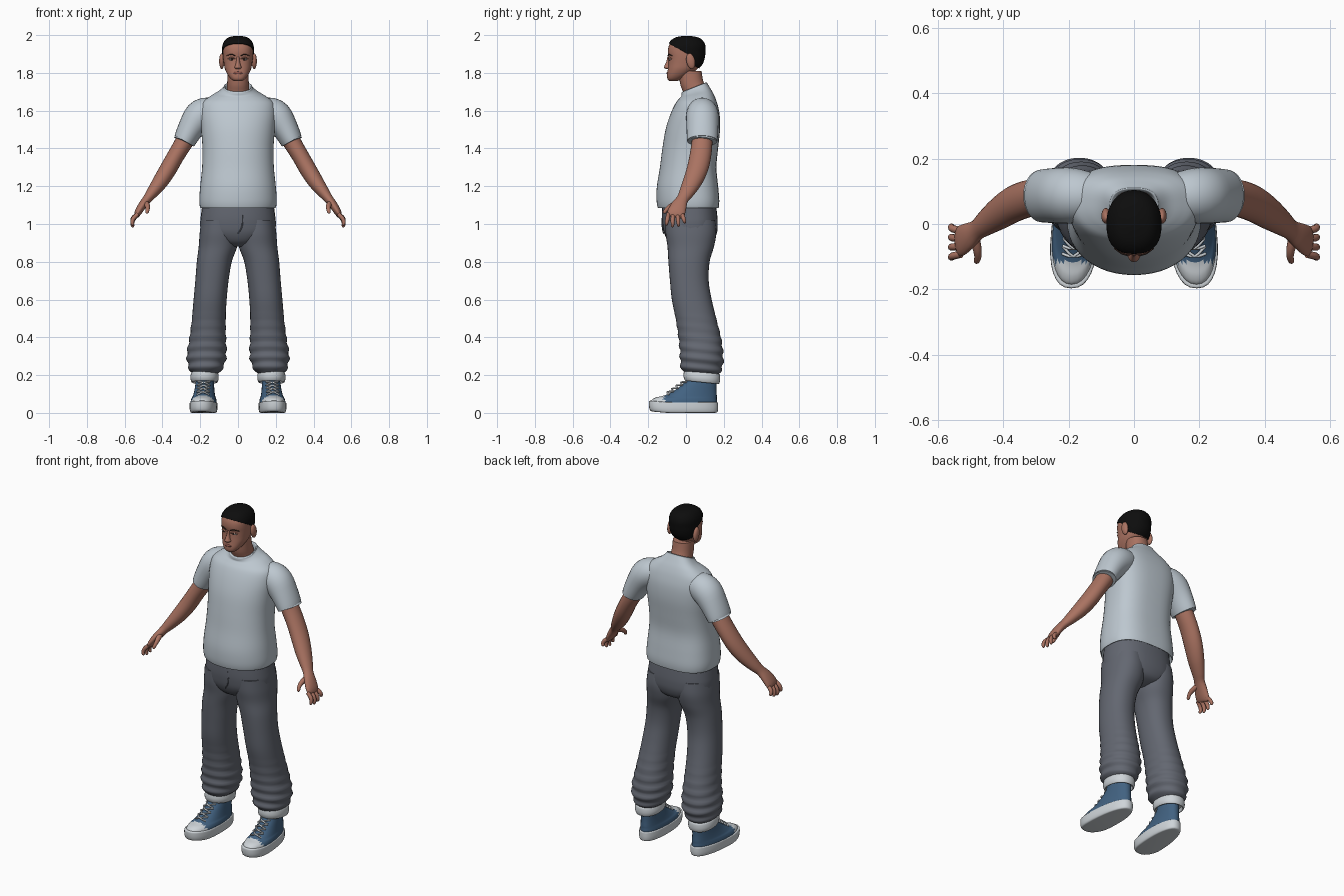
import bpy, bmesh, math
from mathutils import Vector, Matrix

if "Cube" in bpy.data.objects:
    bpy.data.objects.remove(bpy.data.objects["Cube"])


def material(name, *rgb):
    mat = bpy.data.materials.new(name)
    mat.use_nodes = True
    mat.diffuse_color = (*rgb, 1)
    shader = next(n for n in mat.node_tree.nodes if n.type == 'BSDF_PRINCIPLED')
    shader.inputs["Base Color"].default_value = (*rgb, 1)
    shader.inputs["Roughness"].default_value = 0.8
    return mat


skin = material("brown skin", .40, .17, .12)
shirt_grey = material("pale grey cotton", .51, .575, .63)
trouser_grey = material("slate grey cloth", .125, .136, .165)
hair_black = material("black hair", .004, .004, .004)
shoe_blue = material("blue canvas", .054, .122, .22)
white = material("white rubber", .62, .66, .69)
lip_red = material("lip brown", .27, .09, .07)
eye_white = material("eye white", .45, .42, .40)
dark = material("dark brown", .03, .016, .012)


def smooth_rows(rows, steps):
    """Catmull-Rom interpolation of a list of number rows."""
    out = []
    for i in range(len(rows) - 1):
        a, b, c, d = (rows[max(0, min(len(rows) - 1, i + k))] for k in (-1, 0, 1, 2))
        for s in range(steps):
            t = s / steps
            out.append([q + t / 2 * (r - p + t * (2 * p - 5 * q + 4 * r - w + t * (3 * (q - r) + w - p)))
                        for p, q, r, w in zip(a, b, c, d)])
    return out + [list(rows[-1])]


def finish(name, bm, mats, mirror=False, rule=None):
    """Turn a bmesh into a smooth object; rule picks the material per face."""
    if mirror:
        bmesh.ops.scale(bm, vec=(-1, 1, 1), verts=bm.verts)
    bmesh.ops.recalc_face_normals(bm, faces=bm.faces)
    mesh = bpy.data.meshes.new(name)
    if rule:
        for f in bm.faces:
            f.material_index = rule(f.calc_center_median())
    bm.to_mesh(mesh)
    bm.free()
    for m in mats:
        mesh.materials.append(m)
    mesh.shade_smooth()
    mesh.set_sharp_from_angle(angle=math.radians(50))
    obj = bpy.data.objects.new(name, mesh)
    bpy.context.scene.collection.objects.link(obj)
    return obj


def skin_rings(rings):
    bm = bmesh.new()
    loops = [[bm.verts.new(p) for p in ring] for ring in rings]
    n = len(loops[0])
    for lo, hi in zip(loops, loops[1:]):
        for i in range(n):
            j = (i + 1) % n
            bm.faces.new((lo[i], lo[j], hi[j], hi[i]))
    bm.faces.new(loops[0][::-1])
    bm.faces.new(loops[-1])
    return bm


def stack(rows, front=2.2, back=2.2, n=32, steps=4, deform=None):
    """Loft of level outlines: z, left edge, right edge, front, back, tilt."""
    rings = []
    for z, x0, x1, y0, y1, tilt in smooth_rows(rows, steps):
        ring = []
        for k in range(n):
            a = 2 * math.pi * k / n
            c, s = math.cos(a), math.sin(a)
            e = 2 / (front if s < 0 else back)
            dx = math.copysign(abs(c) ** e, c) * (x1 - x0) / 2
            dy = math.copysign(abs(s) ** e, s) * (y1 - y0) / 2
            p = Vector(((x0 + x1) / 2 + dx, (y0 + y1) / 2 + dy, z + tilt * dy))
            ring.append(deform(p, a) if deform else p)
        rings.append(ring)
    return skin_rings(rings)


def centred(rows):
    """Rows of z, half width, front, back, tilt made symmetric about x = 0."""
    return [(r[0], -r[1], r[1], r[2], r[3], r[4] if len(r) > 4 else 0) for r in rows]


def tube(rows, axis=(0, 1, 0), n=16, steps=3):
    """Loft along a path: x, y, z, thickness radius, width radius."""
    rows = smooth_rows(rows, steps)
    pts = [Vector(r[:3]) for r in rows]
    rings = []
    for i, r in enumerate(rows):
        t = (pts[min(i + 1, len(pts) - 1)] - pts[max(i - 1, 0)]).normalized()
        u = t.cross(Vector(axis)).normalized()
        v = u.cross(t)
        rings.append([pts[i] + u * r[3] * math.cos(a) + v * r[4] * math.sin(a)
                      for a in (2 * math.pi * k / n for k in range(n))])
    return skin_rings(rings)


def ball(centre, size, tilt=0):
    bm = bmesh.new()
    m = Matrix.Translation(centre) @ Matrix.Rotation(tilt, 4, 'X') @ Matrix.Diagonal((*size, 1))
    bmesh.ops.create_uvsphere(bm, u_segments=20, v_segments=12, radius=1, matrix=m)
    return bm


# Head, neck and nose
head = centred([(1.757, .022, -.088, -.045), (1.768, .038, -.098, -.02), (1.79, .055, -.1, .02),
                (1.82, .069, -.096, .06), (1.85, .075, -.093, .085), (1.88, .079, -.092, .095),
                (1.91, .08, -.096, .098), (1.94, .079, -.092, .098), (1.965, .068, -.078, .086),
                (1.982, .048, -.053, .062), (1.99, .015, -.015, .02)])
finish("head", stack(head, 2.4, 2.1, 40), [skin])
finish("neck", stack(centred([(1.66, .07, -.01, .11, .4), (1.71, .06, -.014, .102, .3),
                              (1.75, .057, -.03, .09, .2), (1.81, .056, -.04, .082)])), [skin])
finish("nose", stack(centred([(1.888, .007, -.098, -.07), (1.86, .01, -.104, -.07), (1.838, .015, -.114, -.07),
                              (1.828, .019, -.116, -.07), (1.82, .012, -.106, -.07)]), n=16), [skin])
finish("lips", ball((0, -.094, 1.799), (.024, .009, .008)), [lip_red])

# Hair: a slightly larger head shell trimmed along the hairline
bm = stack(head, 2.4, 2.1, 40)
bmesh.ops.scale(bm, vec=(1.05, 1.05, 1.05), verts=bm.verts, space=Matrix.Translation((0, 0, -1.87)))
cuts = [((0, -.09, 1.955), (0, .55, 1)), ((0, .035, 1.85), (0, 1, 0)), ((0, .035, 1.842), (0, .5, 1))]
for co, no in cuts:
    bmesh.ops.bisect_plane(bm, geom=bm.verts[:] + bm.edges[:] + bm.faces[:], plane_co=co, plane_no=no)


def outside_hairline(p):
    crown, behind, nape = ((p - Vector(co)).dot(Vector(no)) > 0 for co, no in cuts)
    return not (crown or (behind and nape))


bmesh.ops.delete(bm, geom=[f for f in bm.faces if outside_hairline(f.calc_center_median())], context='FACES')
hair = finish("hair", bm, [hair_black])
thick = hair.modifiers.new("thickness", 'SOLIDIFY')
thick.thickness, thick.offset = .006, -1

# Shirt body with ribbed collar
finish("shirt_body", stack(centred([
    (1.12, .19, -.135, .16), (1.088, .196, -.146, .17), (1.092, .202, -.151, .174), (1.13, .205, -.156, .176),
    (1.2, .2, -.154, .17), (1.3, .19, -.138, .161), (1.4, .188, -.125, .17), (1.5, .195, -.108, .18),
    (1.58, .2, -.083, .178), (1.64, .19, -.055, .165), (1.675, .148, -.034, .148, .1),
    (1.697, .105, -.024, .13, .25), (1.715, .079, -.024, .114, .4), (1.724, .075, -.022, .11, .4),
    (1.722, .067, -.012, .104, .4), (1.69, .062, -.008, .1, .4)]), 2.1, 2.8, 48), [shirt_grey])
# Trouser seat and fly
finish("trouser_seat", stack(centred([
    (1.13, .185, -.125, .155), (1.05, .196, -.128, .165), (1, .2, -.125, .168), (.95, .19, -.115, .163),
    (.905, .12, -.09, .14), (.88, .04, -.05, .08)]), 2.2, 2.5), [trouser_grey])
finish("fly_seam", tube([(.022, -.124, 1.07, .003, .003), (.022, -.126, .99, .003, .003),
                         (0, -.119, .95, .003, .003)], n=8), [trouser_grey])


def creases(p, a):
    """Soft folds that deepen toward the hem."""
    depth = .005 * max(0, min(1, (.55 - p.z) * 4))
    fold = depth * math.sin(p.z * 115 + 1.5 * math.sin(a))
    return p + Vector((math.cos(a), math.sin(a), 0)) * fold


def foot_shape(p, a):
    """Widen the ball of the foot, toe out and lift the toe."""
    x = .18 - .06 * p.y + p.x * (1 - .6 * p.y)
    return Vector((x, p.y, p.z + max(0, -.1 - p.y) * .09))


for side, flip in (("left", False), ("right", True)):
    def part(name, bm, *mats, rule=None):
        finish(side + "_" + name, bm, mats, flip, rule)

    # Face details
    part("ear", ball((.086, .025, 1.862), (.014, .023, .042), .2), skin)
    part("eye", ball((.033, -.081, 1.872), (.015, .0105, .006)), eye_white)
    part("iris", ball((.032, -.087, 1.872), (.006, .006, .006)), dark)
    part("upper_lid", tube([(.014, -.089, 1.874, .002, .004), (.033, -.088, 1.881, .004, .006),
                            (.053, -.076, 1.874, .002, .004)], n=8), skin)
    part("eyebrow", tube([(.013, -.094, 1.89, .002, .003), (.035, -.09, 1.898, .003, .004),
                          (.06, -.073, 1.891, .001, .003)], n=8), dark)

    # Sleeve and arm
    part("sleeve", tube([(.11, .085, 1.605, .06, .065), (.16, .086, 1.592, .08, .08), (.205, .087, 1.568, .083, .086),
                         (.247, .087, 1.51, .07, .084), (.281, .086, 1.446, .06, .081), (.284, .086, 1.441, .057, .078),
                         (.281, .086, 1.447, .053, .072), (.265, .086, 1.474, .05, .07)], n=28), shirt_grey)
    part("arm", tube([(.24, .085, 1.52, .052, .055), (.285, .085, 1.435, .048, .055), (.33, .076, 1.36, .045, .057),
                      (.37, .06, 1.29, .045, .056), (.412, .033, 1.223, .041, .05), (.455, .002, 1.165, .031, .039),
                      (.48, -.018, 1.133, .024, .032), (.505, -.036, 1.1, .022, .041), (.527, -.05, 1.065, .019, .047),
                      (.537, -.056, 1.044, .013, .044), (.54, -.058, 1.036, .006, .036)], n=24), skin)
    # Fingers fan out along the knuckles, then the thumb
    for k, finger in enumerate(("index", "middle", "ring", "little")):
        y, reach = -.093 + .024 * k, (.058, .068, .064, .046)[k]
        fan = (1.3 - k) * -.009
        path = [(.53 + .03 * math.sin(t * 2.2), y + fan * t, 1.053 - reach * t, r, r)
                for t, r in ((0, .011), (.4, .0115), (.75, .01), (.95, .008), (1.03, .003))]
        part(finger + "_finger", tube(path, n=10), skin)
    part("thumb", tube([(.49, -.035, 1.115, .016, .016), (.48, -.075, 1.098, .014, .014), (.478, -.1, 1.08, .011, .011),
                        (.482, -.114, 1.062, .009, .009), (.484, -.118, 1.056, .003, .003)], (1, 0, 0), 10), skin)

    # Trouser leg and turned-up cuff
    leg = [(1.02, .01, .194, -.11, .155), (.95, 0, .203, -.108, .16), (.88, .005, .208, -.098, .148),
           (.8, .033, .218, -.093, .125), (.7, .05, .226, -.085, .12), (.6, .06, .235, -.075, .136),
           (.5, .065, .244, -.055, .16), (.4, .064, .256, -.04, .185), (.32, .061, .27, -.032, .196),
           (.26, .07, .267, -.03, .197), (.22, .092, .252, -.018, .184), (.2, .11, .235, .01, .165)]
    part("trouser_leg", stack([(*r, 0) for r in leg], 2.2, 2.2, 36, 6, creases), trouser_grey)
    cuff = [(.215, .115, .24, 0, .17), (.212, .106, .248, -.01, .179), (.185, .102, .252, -.013, .181),
            (.165, .107, .247, -.007, .176), (.163, .115, .24, 0, .17), (.18, .12, .235, .005, .165)]
    part("trouser_cuff", stack([(*r, -.1) for r in cuff]), white)

    # Shoe: rubber sole, canvas upper with a pale toe cap, crossed laces
    sole = [(0, .055, -.165, .145), (.003, .066, -.187, .165), (.02, .071, -.195, .17), (.045, .071, -.197, .17),
            (.055, .069, -.194, .168), (.057, .06, -.18, .158)]
    part("shoe_sole", stack(centred(sole), 2.4, 2.4, deform=foot_shape), white)
    upper = [(.04, .066, -.188, .163), (.06, .067, -.183, .164), (.076, .064, -.16, .163), (.09, .059, -.118, .163),
             (.12, .054, -.06, .161), (.165, .05, -.005, .16), (.195, .047, .005, .155)]
    part("shoe_upper", stack(centred(upper), deform=foot_shape, steps=6), shoe_blue, white,
         rule=lambda p: int(p.y < -.115))
    for i in range(4):
        y, z = -.107 + .024 * i, .099 + .017 * i
        for s in (-1, 1):
            lace = [(s * .032, y + .016, z - .003), (0, y + .008, z + .012), (-s * .032, y + .038, z + .014)]
            rows = [(*foot_shape(Vector(p), 0), .0045, .0045) for p in lace]
            part("shoe_lace", tube(rows, n=8), white)
